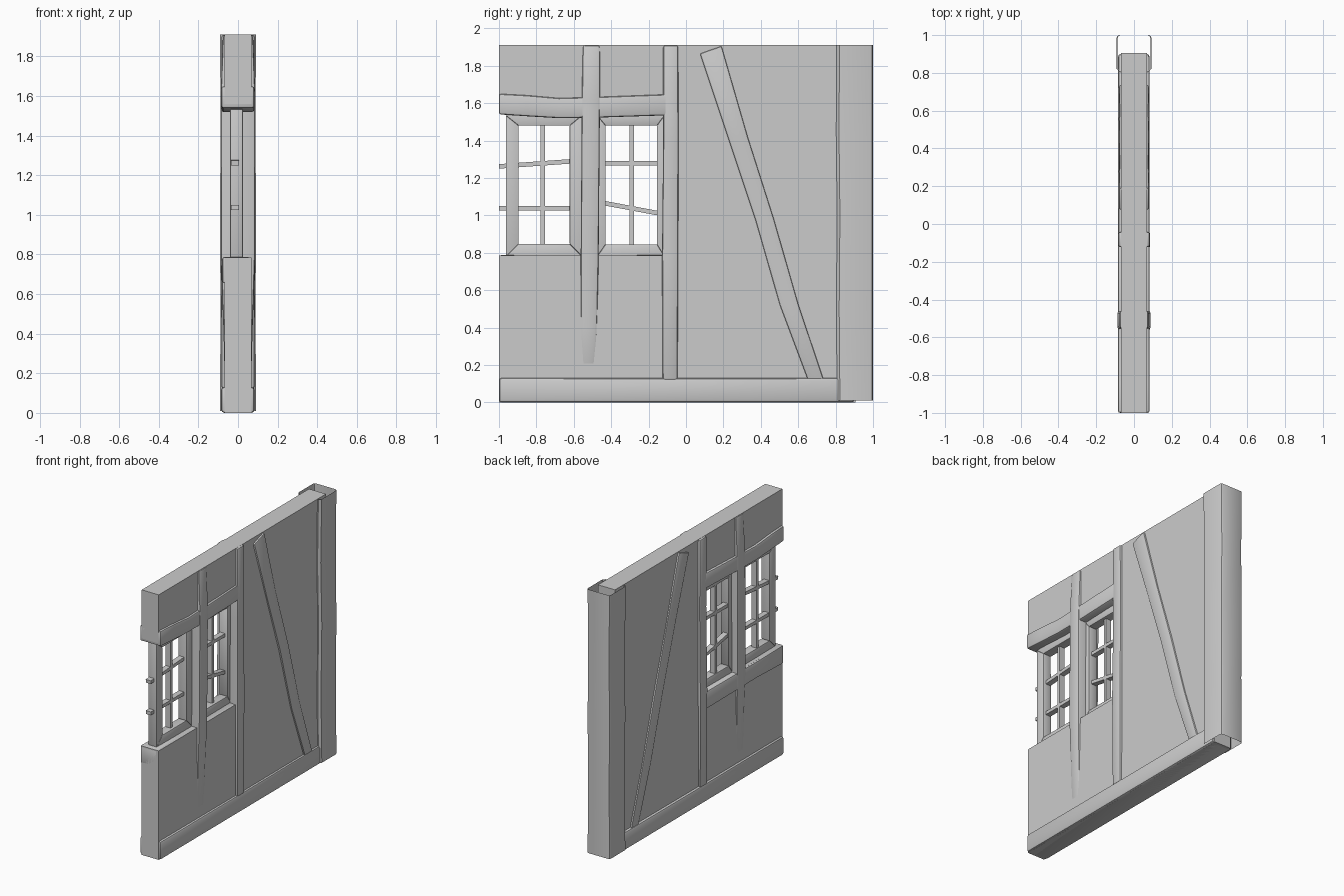
import bpy, bmesh, math

if "Cube" in bpy.data.objects:
    bpy.data.objects.remove(bpy.data.objects["Cube"], do_unlink=True)

grey = bpy.data.materials.new("plain grey")
grey.use_nodes = True
grey.diffuse_color = (0.6, 0.6, 0.6, 1)
grey.node_tree.nodes["Principled BSDF"].inputs["Base Color"].default_value = (0.6, 0.6, 0.6, 1)


def finish(name, bm, bevel=0.0):
    """Round the hard edges and turn the bmesh into an object."""
    bmesh.ops.recalc_face_normals(bm, faces=bm.faces)
    if bevel:
        hard = [e for e in bm.edges if e.calc_face_angle(0) > math.radians(40)]
        bmesh.ops.bevel(bm, geom=hard, offset=bevel, segments=2,
                        profile=0.5, affect='EDGES', clamp_overlap=True)
    mesh = bpy.data.meshes.new(name)
    bm.to_mesh(mesh)
    bm.free()
    mesh.materials.append(grey)
    obj = bpy.data.objects.new(name, mesh)
    bpy.context.collection.objects.link(obj)
    bpy.ops.object.select_all(action='DESELECT')
    obj.select_set(True)
    bpy.context.view_layer.objects.active = obj
    bpy.ops.object.shade_smooth_by_angle(angle=math.radians(35))
    return obj


def timber(name, rungs, depth, bevel=0.012):
    """Timber through (y, z, y, z) rungs; depth is (x0, x1) or one half depth per rung."""
    bm = bmesh.new()
    rings = []
    for i, (ya, za, yb, zb) in enumerate(rungs):
        x0, x1 = depth if isinstance(depth, tuple) else (-depth[i], depth[i])
        rings.append([bm.verts.new(p) for p in
                      ((x0, ya, za), (x1, ya, za), (x1, yb, zb), (x0, yb, zb))])
    for a, b in zip(rings, rings[1:]):
        for k in range(4):
            n = (k + 1) % 4
            bm.faces.new((a[k], a[n], b[n], b[k]))
    bm.faces.new(rings[0])
    bm.faces.new(rings[-1][::-1])
    return finish(name, bm, bevel)


def bar(name, start, end, thick=0.024):
    """Thin glazing bar between two (y, z) points."""
    (ya, za), (yb, zb) = start, end
    length = math.hypot(yb - ya, zb - za)
    ny, nz = -(zb - za) / length * thick / 2, (yb - ya) / length * thick / 2
    timber(name, [(y - ny, z - nz, y + ny, z + nz) for y, z in (start, end)],
           (-0.035, 0.005), 0)


def window_frame(name, outer, inner):
    """Four mitred members between an outer and an inner (y0, z0, y1, z1) rectangle."""
    def corners(r):
        return [(r[0], r[1]), (r[2], r[1]), (r[2], r[3]), (r[0], r[3])]
    o, i = corners(outer), corners(inner)
    for k, part in enumerate(("sill", "right_jamb", "head", "left_jamb")):
        n = (k + 1) % 4
        timber(name + "_" + part, [o[k] + i[k], o[n] + i[n]], (-0.04, 0.025), 0.004)


# Plaster wall with the window gap open at the front end
outline = [(-1, 0), (0.905, 0), (0.905, 1.91), (-1, 1.91),
           (-1, 1.56), (-0.1, 1.56), (-0.1, 0.785), (-1, 0.785)]
bm = bmesh.new()
face = bm.faces.new([bm.verts.new((-0.068, y, z)) for y, z in outline])
moved = bmesh.ops.extrude_face_region(bm, geom=[face])["geom"]
bmesh.ops.translate(bm, vec=(0.136, 0, 0),
                    verts=[v for v in moved if isinstance(v, bmesh.types.BMVert)])
finish("plaster_wall", bm)

# Hollow corner post, open at top and bottom
bm = bmesh.new()
rings = []
for z, wide, lip in ((0.01, 0.092, 0.808), (0.5, 0.088, 0.804), (1.0, 0.092, 0.808),
                     (1.45, 0.087, 0.803), (1.91, 0.092, 0.806)):
    c = 0.015
    half = [(0.066, lip), (wide - c, lip), (wide, lip + c),
            (wide, 1 - c), (wide - 0.3 * c, 1 - 0.3 * c), (wide - c, 1)]
    loop = half + [(-x, y) for x, y in reversed(half)]
    rings.append([bm.verts.new((x, y, z)) for x, y in loop])
for a, b in zip(rings, rings[1:]):
    for k in range(len(a) - 1):
        bm.faces.new((a[k], a[k + 1], b[k + 1], b[k]))
finish("corner_post", bm)

# Main timbers
timber("ground_beam", [(-1, 0, -1, 0.132), (0, 0, 0, 0.13), (0.9, 0, 0.9, 0.132)],
       (-0.085, 0.083), 0.016)
timber("lintel_beam", [(-1, 1.54, -1, 1.65), (-0.85, 1.53, -0.85, 1.642),
                       (-0.68, 1.52, -0.68, 1.627), (-0.5, 1.522, -0.5, 1.632),
                       (-0.1, 1.535, -0.1, 1.647)], (-0.085, 0.083))
timber("main_post", [(-0.125, 0.12, -0.045, 0.12), (-0.128, 0.8, -0.042, 0.8),
                     (-0.122, 1.4, -0.04, 1.4), (-0.122, 1.909, -0.042, 1.909)],
       [0.083, 0.086, 0.082, 0.084])
timber("window_post", [(-0.56, 0.13, -0.485, 0.13), (-0.562, 0.4, -0.475, 0.4),
                       (-0.563, 0.785, -0.467, 0.785), (-0.557, 1.6, -0.46, 1.6),
                       (-0.552, 1.909, -0.46, 1.909)],
       [0.066, 0.073, 0.086, 0.088, 0.076])
timber("diagonal_brace", [(0.075, 1.865, 0.19, 1.905), (0.223, 1.42, 0.33, 1.42),
                          (0.37, 0.98, 0.47, 0.98), (0.502, 0.52, 0.602, 0.52),
                          (0.65, 0.125, 0.735, 0.125)],
       [0.08, 0.077, 0.08, 0.077, 0.08], 0.008)
timber("back_sill_beam", [(-1, 0.655, -1, 0.788), (-0.7, 0.665, -0.7, 0.784),
                          (-0.1, 0.66, -0.1, 0.788)], (-0.08, 0.06))

# Windows
window_frame("front_window", (-0.963, 0.78, -0.555, 1.535), (-0.895, 0.848, -0.622, 1.48))
window_frame("middle_window", (-0.475, 0.78, -0.115, 1.535), (-0.43, 0.845, -0.155, 1.48))
bar("front_window_upright", (-0.765, 0.83), (-0.765, 1.5))
bar("front_window_upper_bar", (-1, 1.262), (-0.6, 1.29))
bar("front_window_lower_bar", (-1, 1.037), (-0.6, 1.037))
bar("middle_window_upright", (-0.29, 0.83), (-0.29, 1.5))
bar("middle_window_upper_bar", (-0.45, 1.28), (-0.14, 1.28))
bar("middle_window_lower_bar", (-0.45, 1.068), (-0.14, 1.01))
